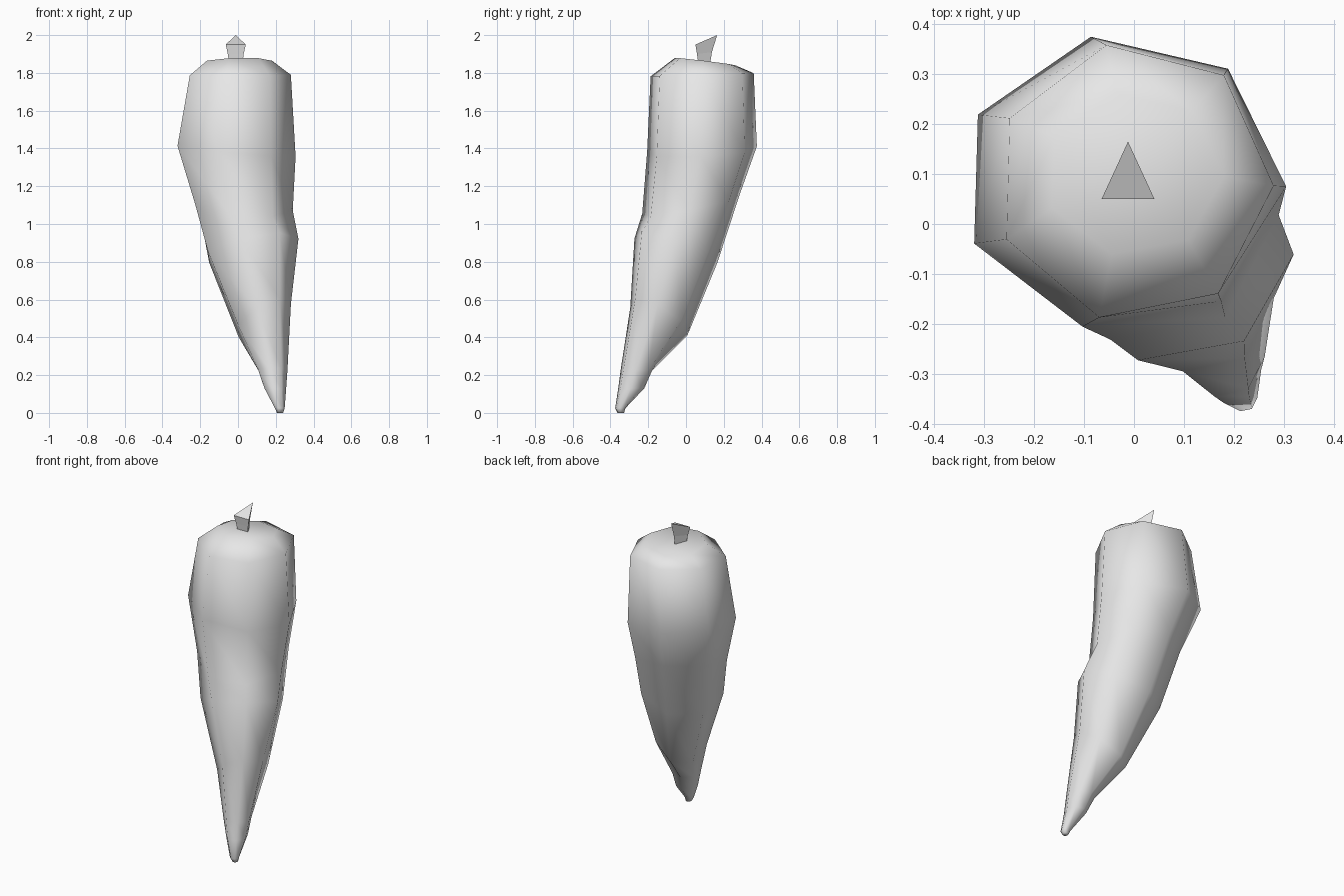
import bpy
import bmesh
from math import cos, sin, radians, tau

cube = bpy.data.objects.get("Cube")
if cube:
    bpy.data.objects.remove(cube, do_unlink=True)

SIDES = 7
START = radians(-1.5)


def make_material(name, colour):
    mat = bpy.data.materials.new(name)
    mat.use_nodes = True
    mat.diffuse_color = colour
    shader = next(n for n in mat.node_tree.nodes if n.type == "BSDF_PRINCIPLED")
    shader.inputs["Base Color"].default_value = colour
    return mat


def loft(name, rings, material, smooth):
    """Skin a stack of equal-sided point rings, listed from top to bottom."""
    bm = bmesh.new()
    loops = [[bm.verts.new(point) for point in ring] for ring in rings]
    bm.faces.new(loops[0])
    bm.faces.new(loops[-1][::-1])
    for upper, lower in zip(loops, loops[1:]):
        count = len(upper)
        for i in range(count):
            j = (i + 1) % count
            bm.faces.new((upper[i], lower[i], lower[j], upper[j]))
    bmesh.ops.recalc_face_normals(bm, faces=bm.faces)
    for face in bm.faces:
        face.smooth = smooth
    mesh = bpy.data.meshes.new(name)
    bm.to_mesh(mesh)
    bm.free()
    mesh.materials.append(material)
    obj = bpy.data.objects.new(name, mesh)
    bpy.context.collection.objects.link(obj)
    return obj


def tilted_ring(centre, radius, tilt):
    """Seven-sided ring whose height rises along x and y by the tilt slopes."""
    points = []
    for i in range(SIDES):
        angle = START + tau * i / SIDES
        dx, dy = radius[0] * cos(angle), radius[1] * sin(angle)
        height = centre[2] + dx * tilt[0] + dy * tilt[1]
        points.append((centre[0] + dx, centre[1] + dy, height))
    return points


grey = make_material("plain grey", (0.8, 0.8, 0.8, 1.0))

# Body: shoulder, belly, waist bulge and bent tapering tip
body_sections = [
    ((0, .1, 1.86), (.18, .165), (.02, -.12)),
    ((0, .084, 1.79), (.28, .28), (0, .03)),
    ((-.022, .083, 1.39), (.327, .298), (-.1, .05)),
    ((.02, .025, 1.1), (.27, .265), (-.1, .2)),
    ((.07, -.055, .87), (.25, .225), (.2, -.3)),
    ((.134, -.145, .5), (.146, .155), (.5, -.5)),
    ((.18, -.263, .23), (.082, .084), (0, -.1)),
    ((.195, -.29, .13), (.06, .071), (0, 0)),
    ((.22, -.348, .025), (.027, .028), (0, 0)),
    ((.222, -.345, 0), (.017, .018), (0, 0)),
]
loft("body", [tilted_ring(*section) for section in body_sections], grey, True)


# Stem: three-sided, flaring to a slanted cut
def stem_ring(half_width, front, back, front_z, back_z):
    x = -.012
    return [(x - half_width, front, front_z),
            (x + half_width, front, front_z),
            (x, back, back_z)]


loft("stem", [
    stem_ring(.053, .05, .165, 1.95, 2),
    stem_ring(.042, .058, .137, 1.9, 1.91),
    stem_ring(.036, .065, .128, 1.85, 1.85),
], grey, False)
